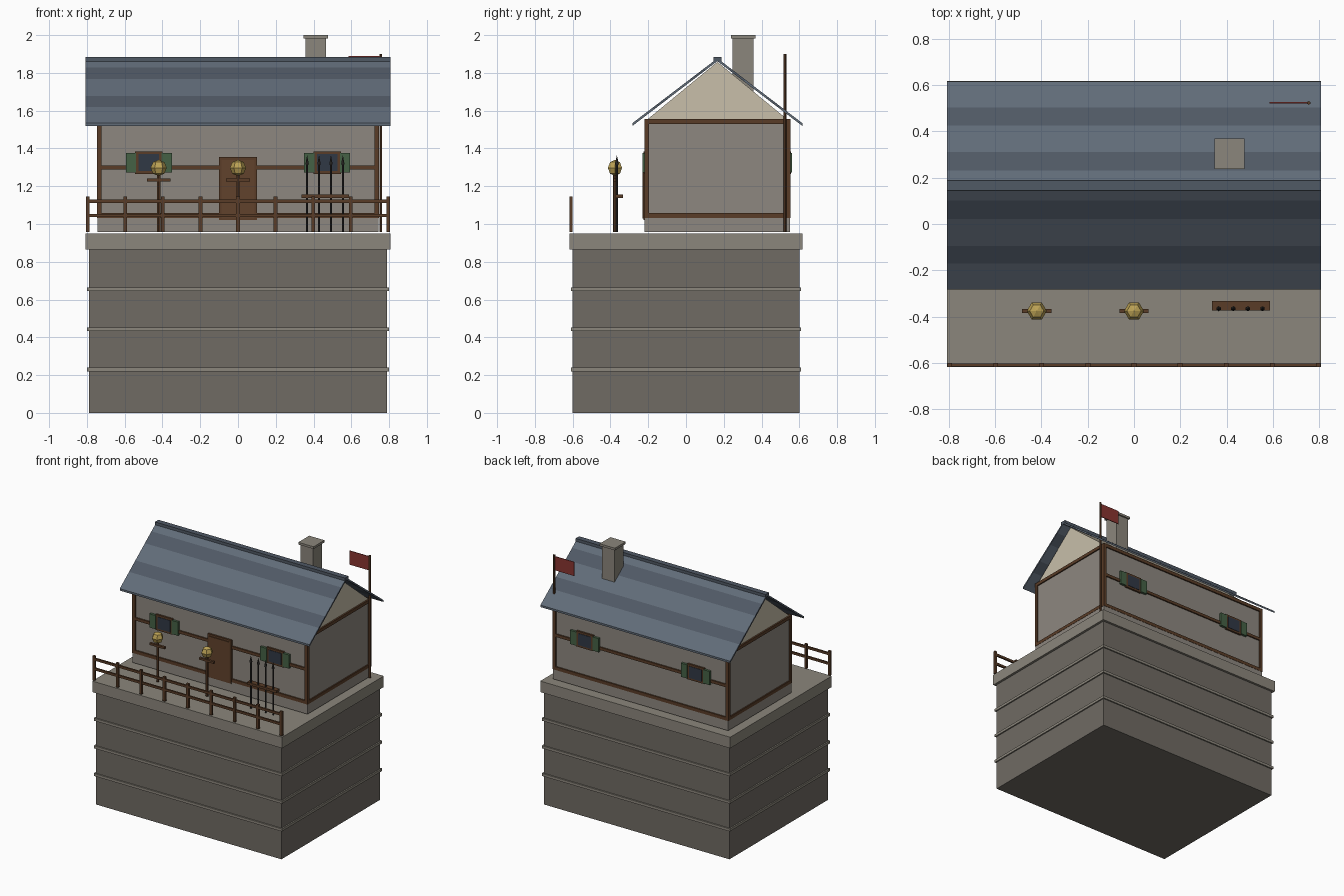
import bpy, bmesh, math
from mathutils import Matrix, Vector

if "Cube" in bpy.data.objects:
    bpy.data.objects.remove(bpy.data.objects["Cube"])

def mat(name, r, g, b):
    m = bpy.data.materials.new(name)
    m.diffuse_color = (r, g, b, 1)
    m.use_nodes = True
    m.node_tree.nodes["Principled BSDF"].inputs["Base Color"].default_value = m.diffuse_color
    return m

STONE = mat("stone", 0.16, 0.145, 0.125)
TRIM = mat("trim_stone", 0.26, 0.24, 0.20)
PLASTER = mat("plaster", 0.27, 0.245, 0.215)
CREAM = mat("cream", 0.58, 0.52, 0.40)
WOOD = mat("wood", 0.10, 0.045, 0.02)
DOOR = mat("door_wood", 0.12, 0.055, 0.025)
SLATE = mat("slate", 0.12, 0.15, 0.19)
SLATE_D = mat("dark_slate", 0.08, 0.10, 0.13)
GREEN = mat("shutter_green", 0.06, 0.12, 0.06)
GLASS = mat("glass", 0.03, 0.04, 0.06)
GOLD = mat("gold", 0.50, 0.36, 0.09)
RED = mat("red", 0.25, 0.035, 0.03)
IRON = mat("iron", 0.03, 0.027, 0.025)

def finish(name, bm, material):
    bmesh.ops.recalc_face_normals(bm, faces=bm.faces)
    me = bpy.data.meshes.new(name)
    bm.to_mesh(me)
    bm.free()
    ob = bpy.data.objects.new(name, me)
    me.materials.append(material)
    bpy.context.collection.objects.link(ob)
    return ob

def box(name, x0, x1, y0, y1, z0, z1, material):
    bm = bmesh.new()
    bmesh.ops.create_cube(bm, size=1)
    for v in bm.verts:
        v.co = Vector(((x0 + x1) / 2 + v.co.x * (x1 - x0),
                       (y0 + y1) / 2 + v.co.y * (y1 - y0),
                       (z0 + z1) / 2 + v.co.z * (z1 - z0)))
    return finish(name, bm, material)

def rod(name, x, y, z0, z1, r0, r1, material, n=6):
    bm = bmesh.new()
    bmesh.ops.create_cone(bm, cap_ends=True, segments=n, radius1=r0, radius2=r1,
                          depth=z1 - z0,
                          matrix=Matrix.Translation((x, y, (z0 + z1) / 2)))
    return finish(name, bm, material)

def prism(name, profile, hx, material):
    # (y, z) profile extruded along x from -hx to hx
    bm = bmesh.new()
    f = bm.faces.new([bm.verts.new((-hx, y, z)) for y, z in profile])
    ext = bmesh.ops.extrude_face_region(bm, geom=[f])
    bmesh.ops.translate(bm, vec=(2 * hx, 0, 0),
                        verts=[e for e in ext["geom"] if isinstance(e, bmesh.types.BMVert)])
    return finish(name, bm, material)

# Stone tower base
box("tower_base", -0.79, 0.79, -0.6, 0.6, 0, 0.865, STONE)
box("tower_cap", -0.808, 0.808, -0.617, 0.617, 0.865, 0.95, TRIM)
for z in (0.23, 0.443, 0.655):
    box("stone_band", -0.8, 0.8, -0.61, 0.61, z - 0.01, z + 0.01, TRIM)

# House body
CY, HX, HY, FLOOR = 0.166, 0.747, 0.387, 0.958
box("house_footing", -0.745, 0.745, CY - 0.385, CY + 0.385, FLOOR, 1.045, PLASTER)
box("house_walls", -0.738, 0.738, CY - 0.377, CY + 0.377, 1.04, 1.55, PLASTER)
prism("gable", [(CY - 0.375, 1.55), (CY + 0.375, 1.55), (CY, 1.858)], 0.735, CREAM)

# Timber frame
T = 0.025
for sx in (-1, 1):
    xa, xb = sorted((sx * HX, sx * (HX - T)))
    for z in (1.033, 1.53):
        box("side_beam", xa, xb, CY - HY, CY + HY, z, z + T, WOOD)
    for sy in (-1, 1):
        ya, yb = sorted((CY + sy * HY, CY + sy * (HY - T)))
        box("corner_post", xa, xb, ya, yb, 1.033, 1.553, WOOD)
for sy in (-1, 1):
    ya, yb = sorted((CY + sy * HY, CY + sy * (HY - T)))
    for z in (1.033, 1.288, 1.53):
        box("long_beam", -HX, HX, ya, yb, z, z + (0.022 if z == 1.288 else T), WOOD)

# Windows with shutters, front and back
for sy in (-1, 1):
    def slab(name, x0, x1, depth, z0, z1, m):
        ya, yb = sorted((CY + sy * 0.37, CY + sy * depth))
        box(name, x0, x1, ya, yb, z0, z1, m)
    for x in (-0.472, 0.472):
        slab("window_frame", x - 0.072, x + 0.072, 0.391, 1.265, 1.385, WOOD)
        slab("window_pane", x - 0.054, x + 0.054, 0.394, 1.28, 1.37, GLASS)
        for sx in (-1, 1):
            a, b = sorted((x + sx * 0.068, x + sx * 0.122))
            slab("shutter", a, b, 0.396, 1.272, 1.377, GREEN)

# Door
box("door_frame", -0.1, 0.1, CY - 0.391, CY - 0.37, 1.022, 1.355, WOOD)
box("door", -0.087, 0.087, CY - 0.396, CY - 0.37, 1.03, 1.34, DOOR)

# Roof courses: bands of alternating slate on each slope
SLOPE = 0.343 / 0.45
courses = [0, 0.065, 0.145, 0.26, 0.337, 0.45]
for sy in (-1, 1):
    for i, (a, b) in enumerate(zip(courses, courses[1:])):
        za, zb = 1.877 - a * SLOPE, 1.877 - b * SLOPE
        prism("roof_course", [(CY + sy * a, za), (CY + sy * b, zb),
                              (CY + sy * b, zb - 0.015), (CY + sy * a, za - 0.015)],
              0.807, SLATE_D if i % 2 else SLATE)
box("roof_ridge", -0.808, 0.808, CY - 0.021, CY + 0.021, 1.86, 1.883, SLATE_D)

# Chimney
box("chimney", 0.358, 0.465, 0.247, 0.357, 1.68, 1.985, TRIM)
box("chimney_cap", 0.347, 0.477, 0.237, 0.369, 1.983, 2.0, TRIM)

# Flag
rod("flag_pole", 0.755, 0.523, FLOOR, 1.9, 0.008, 0.008, WOOD)
box("flag", 0.585, 0.753, 0.521, 0.526, 1.783, 1.89, RED)

# Front fence
for i in range(9):
    x = -0.796 + i * 0.199
    box("fence_post", x - 0.01, x + 0.01, -0.617, -0.6, FLOOR, 1.145, WOOD)
for z in (1.036, 1.111):
    box("fence_rail", -0.806, 0.806, -0.615, -0.602, z, z + 0.018, WOOD)

# Lanterns
for x in (-0.42, 0):
    y = -0.376
    rod("lantern_post", x, y, FLOOR, 1.27, 0.01, 0.01, WOOD)
    box("lantern_crossbar", x - 0.063, x + 0.063, y - 0.009, y + 0.009, 1.226, 1.242, WOOD)
    bm = bmesh.new()
    bmesh.ops.create_uvsphere(bm, u_segments=6, v_segments=4, radius=0.043,
                              matrix=Matrix.Translation((x, y, 1.297)) @
                              Matrix.Rotation(math.pi / 6, 4, 'Z'))
    finish("lantern_globe", bm, GOLD)

# Spear rack
box("spear_rack", 0.337, 0.588, -0.374, -0.333, 1.138, 1.156, WOOD)
for x in (0.366, 0.429, 0.492, 0.555):
    rod("spear_shaft", x, -0.366, FLOOR, 1.32, 0.006, 0.006, IRON)
    rod("spear_tip", x, -0.366, 1.315, 1.365, 0.011, 0, IRON)
